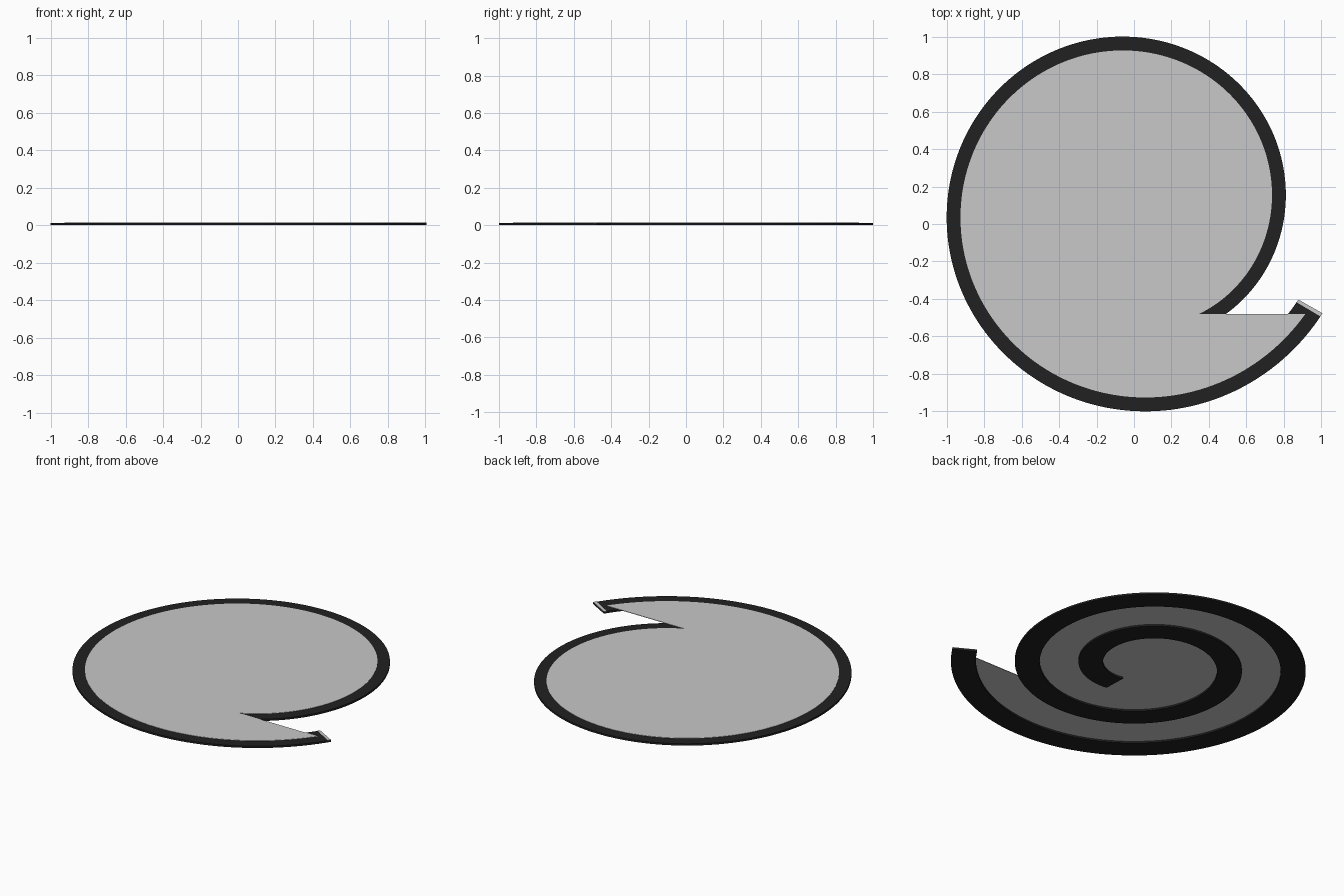
import bpy, bmesh, math

if "Cube" in bpy.data.objects:
    bpy.data.objects.remove(bpy.data.objects["Cube"])

CY = 0.095          # spiral centre height in y
WIDTH = 0.148       # band width
TOP = 0.012         # band thickness


def radius(deg):
    """Outer edge of an even spiral that tightens clockwise."""
    return 1.093 + 0.38 * (deg + 90) / 360


def point(deg, inset):
    r, a = radius(deg) - inset, math.radians(deg)
    return r * math.cos(a), CY + r * math.sin(a)


def angles(start, end, step=2.0):
    n = max(1, round(abs(end - start) / step))
    return [start + (end - start) * i / n for i in range(n + 1)]


def material(name, rgb):
    m = bpy.data.materials.new(name)
    m.diffuse_color = (*rgb, 1)
    m.use_nodes = True
    m.node_tree.nodes["Principled BSDF"].inputs["Base Color"].default_value = m.diffuse_color
    return m


def finish(name, bm, mat):
    bmesh.ops.recalc_face_normals(bm, faces=bm.faces)
    me = bpy.data.meshes.new(name)
    bm.to_mesh(me)
    bm.free()
    me.materials.append(mat)
    ob = bpy.data.objects.new(name, me)
    bpy.context.collection.objects.link(ob)
    return ob


def band(name, start, end, z0, z1, mat):
    """Rectangular strip swept along the spiral."""
    bm = bmesh.new()
    rings = []
    for d in angles(start, end):
        rings.append([bm.verts.new((*point(d, i), z)) for i, z in
                      ((0, z0), (0, z1), (WIDTH, z1), (WIDTH, z0))])
    for a, b in zip(rings, rings[1:]):
        for k in range(4):
            j = (k + 1) % 4
            bm.faces.new((a[k], a[j], b[j], b[k]))
    bm.faces.new(rings[0])
    bm.faces.new(rings[-1][::-1])
    return finish(name, bm, mat)


dark = material("near black", (0.015, 0.015, 0.015))
grey = material("light grey", (0.58, 0.58, 0.58))

# Coiled band, and the pale strip at its outer tip
band("spiral_band", -29.6, -808, 0, TOP, dark)
band("tip_strip", -29.6, -30.6, TOP, TOP + 0.002, grey)

# Thin sheet bounded by the band's centreline and a straight closing edge
bm = bmesh.new()
outline = [bm.verts.new((*point(d, WIDTH / 2), TOP - 0.001))
           for d in angles(-32.2, -419)]
face = bm.faces.new(outline)
ext = bmesh.ops.extrude_face_region(bm, geom=[face])
bmesh.ops.translate(bm, vec=(0, 0, 0.003),
                    verts=[v for v in ext["geom"] if isinstance(v, bmesh.types.BMVert)])
if not any(f.normal.z < -0.9 and f.calc_center_median().z < TOP for f in bm.faces):
    if not face.is_valid:
        bm.faces.new(outline[::-1])
bmesh.ops.triangulate(bm, faces=[f for f in bm.faces if len(f.verts) > 4])
finish("cover_sheet", bm, grey)
